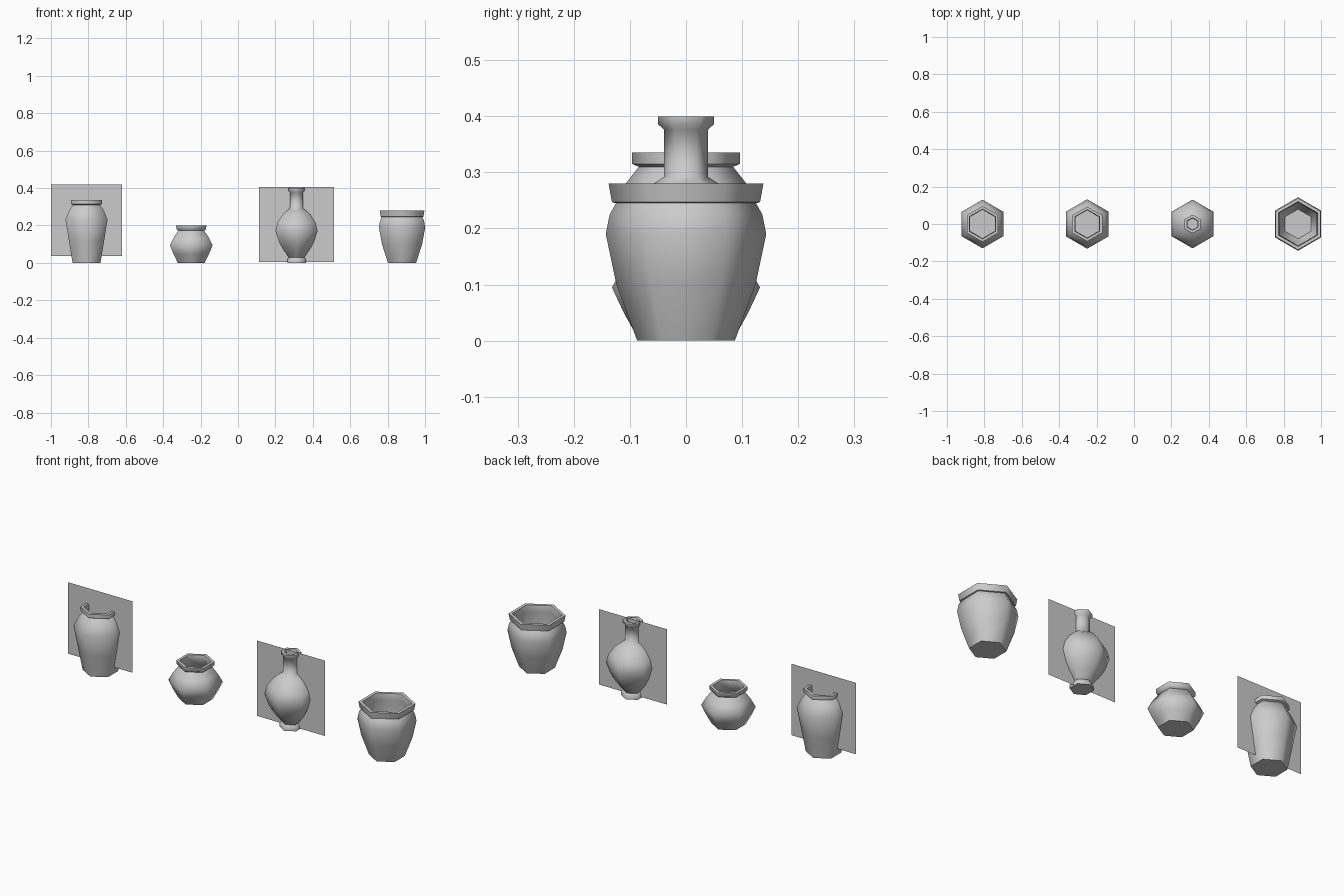
import bpy, math

if "Cube" in bpy.data.objects:
    bpy.data.objects.remove(bpy.data.objects["Cube"])

SIDES = 6


def finish(obj):
    bpy.ops.object.select_all(action='DESELECT')
    obj.select_set(True)
    bpy.context.view_layer.objects.active = obj
    bpy.ops.object.shade_smooth_by_angle(angle=math.radians(62))


def lathe(name, x, profile):
    """Six-sided pot: closed base, outer wall, rim, inner wall, inner floor."""
    verts, faces = [], []
    for r, z in profile:
        for i in range(SIDES):
            a = math.radians(90) + i * math.tau / SIDES
            verts.append((r * math.cos(a), r * math.sin(a), z))
    for k in range(len(profile) - 1):
        for i in range(SIDES):
            j = (i + 1) % SIDES
            b, t = k * SIDES, (k + 1) * SIDES
            faces.append((b + i, b + j, t + j, t + i))
    last = (len(profile) - 1) * SIDES
    faces.append(tuple(reversed(range(SIDES))))
    faces.append(tuple(range(last, last + SIDES)))
    mesh = bpy.data.meshes.new(name)
    mesh.from_pydata(verts, [], faces)
    obj = bpy.data.objects.new(name, mesh)
    bpy.context.collection.objects.link(obj)
    obj.location.x = x
    finish(obj)


def backdrop(name, x, z, size):
    """Upright square card passing through a pot."""
    bpy.ops.mesh.primitive_plane_add(size=size, location=(x, 0, z),
                                     rotation=(math.pi / 2, 0, 0))
    bpy.context.object.name = name


# tall shouldered jar
lathe("tall_jar", -0.81, [
    (0.086, 0), (0.108, 0.115), (0.130, 0.232), (0.106, 0.282), (0.084, 0.31),
    (0.096, 0.315), (0.096, 0.335), (0.080, 0.335), (0.076, 0.308),
    (0.098, 0.28), (0.121, 0.232), (0.079, 0.01)])

# squat pot
lathe("squat_pot", -0.25, [
    (0.083, 0), (0.110, 0.048), (0.132, 0.095), (0.108, 0.137), (0.080, 0.172),
    (0.092, 0.180), (0.093, 0.20), (0.077, 0.20), (0.073, 0.172),
    (0.100, 0.135), (0.123, 0.095), (0.076, 0.01)])

# long-necked bottle with foot
lathe("necked_bottle", 0.313, [
    (0.057, 0), (0.057, 0.018), (0.048, 0.03), (0.082, 0.07), (0.108, 0.11),
    (0.130, 0.172), (0.118, 0.216), (0.085, 0.26), (0.058, 0.28),
    (0.039, 0.292), (0.039, 0.376), (0.050, 0.386), (0.050, 0.40),
    (0.034, 0.40), (0.030, 0.38), (0.030, 0.29)])

# wide-mouthed jar
lathe("wide_jar", 0.877, [
    (0.087, 0), (0.124, 0.10), (0.143, 0.19), (0.136, 0.225), (0.125, 0.245),
    (0.132, 0.247), (0.138, 0.28), (0.120, 0.28), (0.115, 0.245),
    (0.134, 0.19), (0.115, 0.10), (0.079, 0.01)])

# upright cards
backdrop("tall_jar_card", -0.81, 0.228, 0.38)
backdrop("bottle_card", 0.313, 0.205, 0.401)
